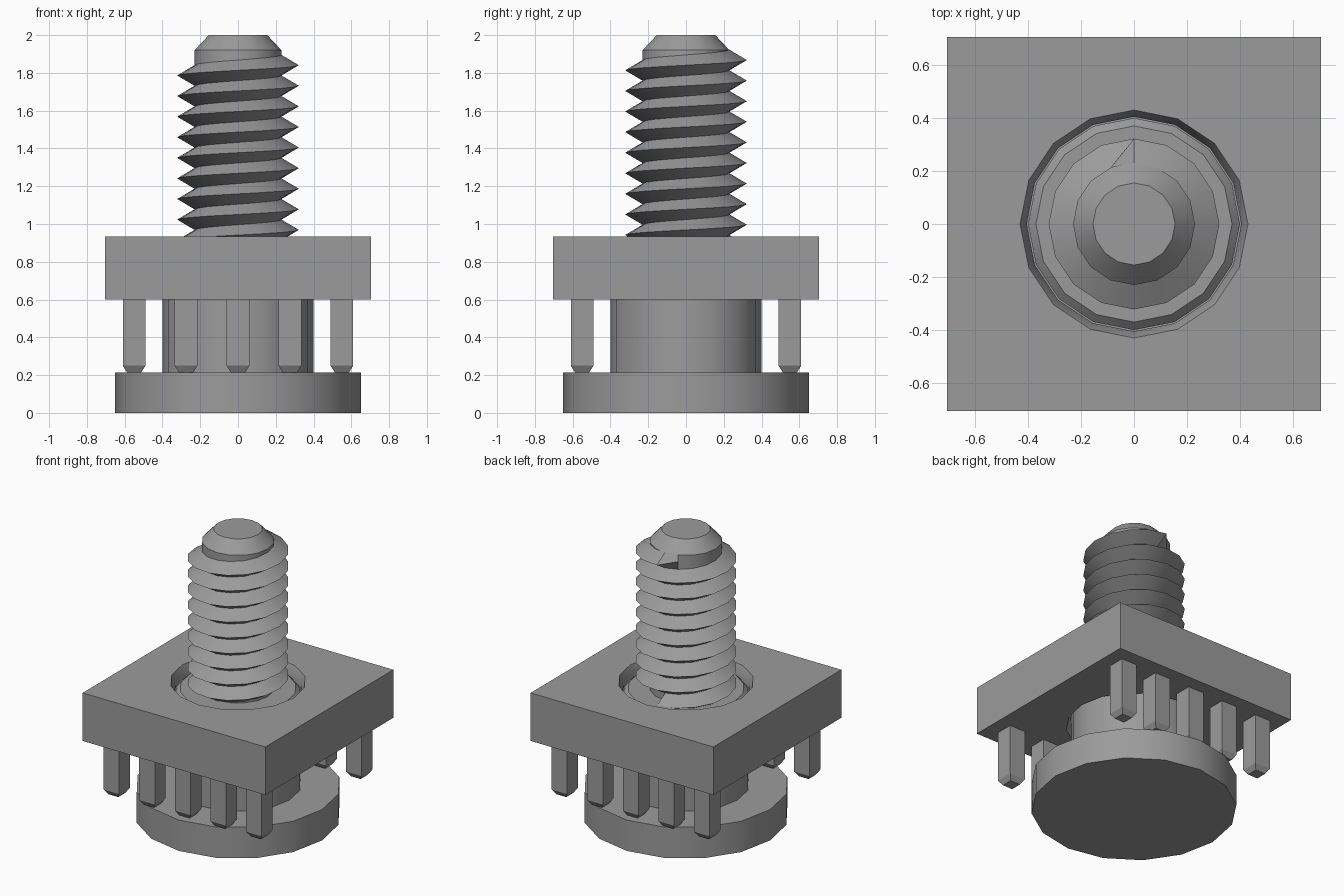
import bpy, bmesh, math

if "Cube" in bpy.data.objects:
    bpy.data.objects.remove(bpy.data.objects["Cube"], do_unlink=True)

SIDES = 16

steel = bpy.data.materials.new("steel grey")
steel.use_nodes = True
GREY = (0.33, 0.33, 0.33, 1)
steel.diffuse_color = GREY
steel.node_tree.nodes["Principled BSDF"].inputs["Base Color"].default_value = GREY


def circle(r, z):
    steps = [math.tau * i / SIDES for i in range(SIDES)]
    return [(r * math.cos(a), r * math.sin(a), z) for a in steps]


def square(h, z):
    # Square outline with one point for every point of the circle
    pts = []
    for x, y, _ in circle(1, 0):
        k = h / max(abs(x), abs(y))
        pts.append((x * k, y * k, z))
    return pts


def peg_ring(x, y, h, z):
    return [(x + i * h, y + j * h, z) for i, j in ((-1, -1), (1, -1), (1, 1), (-1, 1))]


def loft(name, rings, closed=False, smooth=True):
    """Skin a row of rings; cap both ends or join the last ring to the first."""
    bm = bmesh.new()
    loops = [[bm.verts.new(p) for p in ring] for ring in rings]
    pairs = list(zip(loops, loops[1:]))
    if closed:
        pairs.append((loops[-1], loops[0]))
    else:
        bm.faces.new(loops[0])
        bm.faces.new(loops[-1])
    for a, b in pairs:
        n = len(a)
        for i in range(n):
            j = (i + 1) % n
            bm.faces.new((a[i], a[j], b[j], b[i]))
    # Collapse tapered ends
    bmesh.ops.remove_doubles(bm, verts=bm.verts, dist=1e-4)
    bmesh.ops.recalc_face_normals(bm, faces=bm.faces)
    mesh = bpy.data.meshes.new(name)
    bm.to_mesh(mesh)
    bm.free()
    mesh.materials.append(steel)
    obj = bpy.data.objects.new(name, mesh)
    bpy.context.collection.objects.link(obj)
    if smooth:
        bpy.ops.object.select_all(action="DESELECT")
        obj.select_set(True)
        bpy.context.view_layer.objects.active = obj
        bpy.ops.object.shade_smooth_by_angle(angle=math.radians(30))
    return obj


# Round foot with a collar that passes through the plate
loft("foot_and_collar", [circle(r, z) for r, z in (
    (0.65, 0), (0.65, 0.215), (0.40, 0.215), (0.40, 0.86), (0.37, 0.89))])

# Square plate with a hole chamfered on both faces
loft("square_plate", [
    square(0.705, 0.60), square(0.705, 0.935),
    circle(0.43, 0.935), circle(0.405, 0.875),
    circle(0.405, 0.66), circle(0.43, 0.60)], closed=True)

# Two rows of five pegs with chamfered tips
for row, y in (("front", -0.55), ("back", 0.55)):
    for i in range(5):
        x = -0.55 + 0.275 * i
        loft(f"{row}_peg_{i + 1}", [
            peg_ring(x, y, 0.06, 0.60), peg_ring(x, y, 0.06, 0.25),
            peg_ring(x, y, 0.038, 0.215)], smooth=False)

# Screw core with a chamfered tip
loft("screw_core", [circle(r, z) for r, z in (
    (0.23, 0.86), (0.23, 1.92), (0.155, 2.0))])

# Right-handed V thread, tapering into the core at its top end
PITCH, ROOT, CREST, TURNS = 0.109, 0.23, 0.322, 9
TOP_Z = 1.868
sections = []
last = TURNS * SIDES
for i in range(last + 2):
    a = math.pi / 2 + math.tau * i / SIDES
    z = TOP_Z + PITCH * (i - last) / SIDES
    profile = ((ROOT, -PITCH / 2), (CREST, 0), (ROOT, PITCH / 2))
    if i > last:
        profile = ((ROOT, -PITCH / 2), (ROOT + 0.001, 0), (ROOT, PITCH / 2))
    sections.append([(r * math.cos(a), r * math.sin(a), z + dz) for r, dz in profile])
loft("screw_thread", sections)
